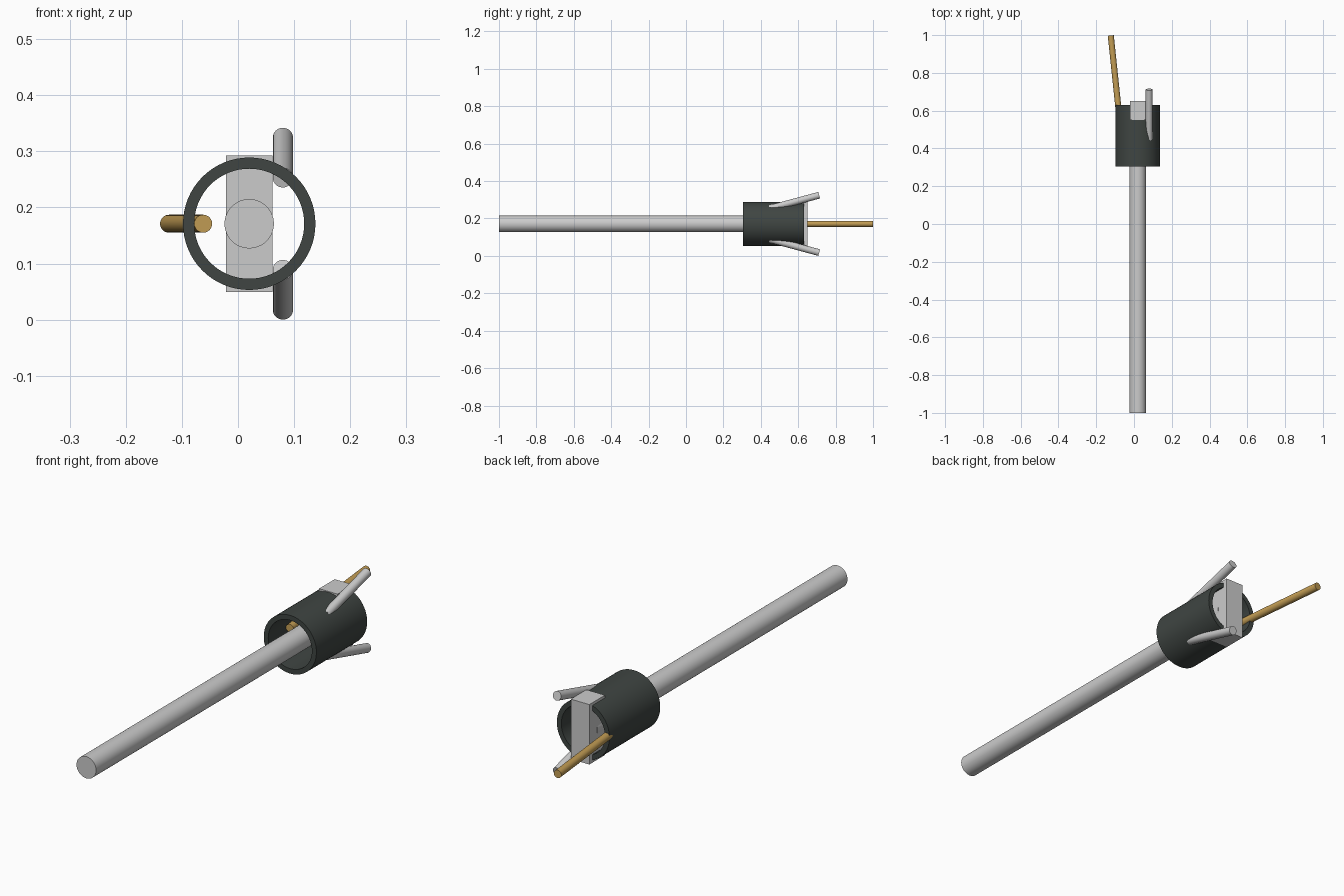
import bpy, bmesh
from mathutils import Vector

if "Cube" in bpy.data.objects:
    bpy.data.objects.remove(bpy.data.objects["Cube"])

CX, CZ = 0.02, 0.171   # main axis runs along y through here


def material(name, rgb):
    m = bpy.data.materials.new(name)
    m.diffuse_color = (*rgb, 1)
    m.use_nodes = True
    m.node_tree.nodes["Principled BSDF"].inputs["Base Color"].default_value = m.diffuse_color
    return m


def finish(name, bm, mat=None, smooth=True):
    bmesh.ops.recalc_face_normals(bm, faces=bm.faces)
    me = bpy.data.meshes.new(name)
    bm.to_mesh(me)
    bm.free()
    ob = bpy.data.objects.new(name, me)
    bpy.context.collection.objects.link(ob)
    if mat:
        me.materials.append(mat)
    if smooth:
        bpy.ops.object.select_all(action='DESELECT')
        ob.select_set(True)
        bpy.context.view_layer.objects.active = ob
        bpy.ops.object.shade_smooth_by_angle(angle=0.6)
    return ob


def rod(name, a, b, radius, mat=None, sides=48):
    a, b = Vector(a), Vector(b)
    bm = bmesh.new()
    bmesh.ops.create_cone(bm, cap_ends=True, segments=sides, radius1=radius,
                          radius2=radius, depth=(b - a).length)
    turn = (b - a).to_track_quat('Z', 'Y').to_matrix().to_4x4()
    bm.transform(turn)
    bmesh.ops.translate(bm, verts=bm.verts, vec=(a + b) / 2)
    return finish(name, bm, mat)


dark = material("dark_metal", (0.05, 0.06, 0.055))
brass = material("brass", (0.55, 0.34, 0.09))

# long shaft ending inside the cross block
rod("shaft", (CX, -1, CZ), (CX, 0.6, CZ), 0.044)

# open collar: rectangular wall section spun about the main axis
bm = bmesh.new()
section = [(0.098, 0.305), (0.118, 0.305), (0.118, 0.63), (0.098, 0.63)]
vs = [bm.verts.new((CX + r, y, CZ)) for r, y in section]
edges = [bm.edges.new((vs[i], vs[(i + 1) % 4])) for i in range(4)]
bmesh.ops.spin(bm, geom=vs + edges, cent=(CX, 0, CZ), axis=(0, 1, 0),
               angle=6.283185307, steps=64, use_merge=True)
bmesh.ops.remove_doubles(bm, verts=bm.verts, dist=1e-4)
finish("collar", bm, dark)

# upright block crossing the collar
bm = bmesh.new()
bmesh.ops.create_cube(bm, size=1)
bmesh.ops.scale(bm, verts=bm.verts, vec=(0.083, 0.1, 0.243))
bmesh.ops.translate(bm, verts=bm.verts, vec=(CX, 0.6, CZ))
finish("cross_block", bm, smooth=False)

# pair of splayed prongs, mirrored above and below the axis
for name, s in (("upper_prong", 1), ("lower_prong", -1)):
    rod(name, (0.08, 0.447, CZ + s * 0.082), (0.08, 0.712, CZ + s * 0.1535),
        0.018, sides=32)

# thin angled brass pin
rod("brass_pin", (-0.062, 0.42, CZ), (-0.123, 0.998, CZ), 0.016, brass, 32)
